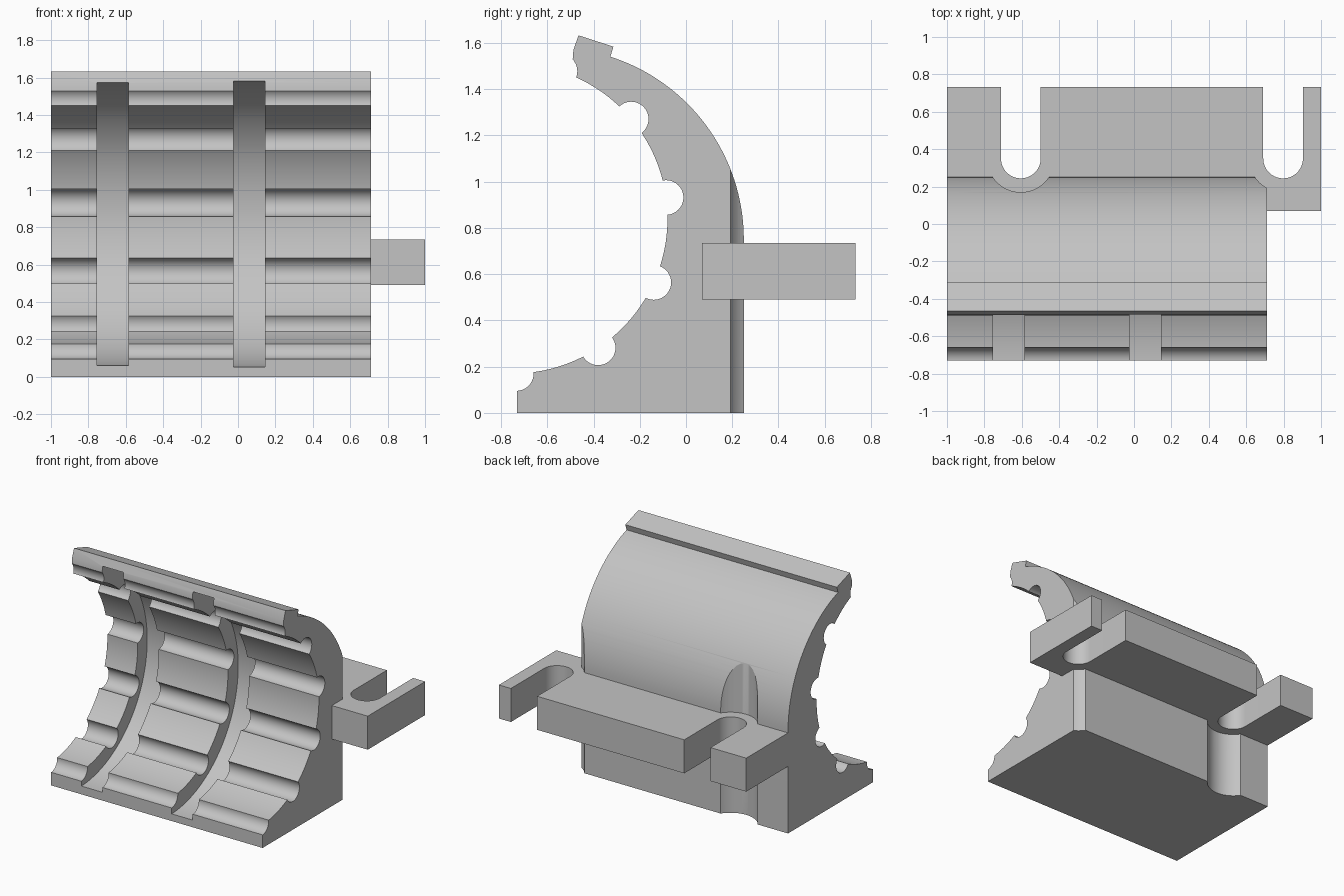
import bpy
import bmesh
from math import cos, sin, radians

default = bpy.data.objects.get("Cube")
if default:
    bpy.data.objects.remove(default, do_unlink=True)

grey = bpy.data.materials.new("plain grey")
grey.use_nodes = True
grey.diffuse_color = (0.55, 0.55, 0.55, 1)
grey.node_tree.nodes["Principled BSDF"].inputs["Base Color"].default_value = grey.diffuse_color


def arc(center, radius, start, end, steps):
    """Points on an arc, angles in degrees."""
    angles = [radians(start + (end - start) * i / steps) for i in range(steps + 1)]
    return [(center[0] + radius * cos(a), center[1] + radius * sin(a)) for a in angles]


def circle(center, radius, steps):
    return arc(center, radius, 0, 360, steps)[:-1]


def prism(name, outline, low, high, axis):
    """Extrude a flat outline along x (outline is y, z) or along z (outline is x, y)."""
    bm = bmesh.new()
    place = (lambda p: (low, p[0], p[1])) if axis == "x" else (lambda p: (p[0], p[1], low))
    face = bm.faces.new([bm.verts.new(place(p)) for p in outline])
    moved = bmesh.ops.extrude_face_region(bm, geom=[face])["geom"]
    shift = (high - low, 0, 0) if axis == "x" else (0, 0, high - low)
    bmesh.ops.translate(bm, verts=[v for v in moved if isinstance(v, bmesh.types.BMVert)], vec=shift)
    bmesh.ops.recalc_face_normals(bm, faces=bm.faces)
    mesh = bpy.data.meshes.new(name)
    bm.to_mesh(mesh)
    bm.free()
    mesh.materials.append(grey)
    obj = bpy.data.objects.new(name, mesh)
    bpy.context.collection.objects.link(obj)
    return obj


def activate(obj):
    bpy.ops.object.select_all(action="DESELECT")
    obj.select_set(True)
    bpy.context.view_layer.objects.active = obj


def cut(target, cutter):
    cutter.hide_render = True
    mod = target.modifiers.new("cut", "BOOLEAN")
    mod.operation = "DIFFERENCE"
    mod.solver = "EXACT"
    mod.object = cutter
    activate(target)
    bpy.ops.object.modifier_apply(modifier=mod.name)
    bpy.data.objects.remove(cutter, do_unlink=True)


# Curved body: straight back, outer arc, lip at the top, concave front
BORE, RADIUS = (-0.75, 0.84), 0.67
profile = [(-0.73, 0), (0.25, 0)]
profile += arc((-0.58, 0.75), 0.83, 0, 72, 48)
profile += [(-0.327, 1.541), (-0.314, 1.584), (-0.465, 1.633), (-0.487, 1.57), (-0.491, 1.519)]
profile += arc(BORE, RADIUS, 66, -88, 64)
profile += [(-0.73, 0.165)]
body = prism("curved_body", profile, -1, 0.71, "x")

# Round channels evenly spaced along the concave face
for i in range(6):
    angle = radians(72.2 - 32.17 * i)
    center = (BORE[0] + RADIUS * cos(angle), BORE[1] + RADIUS * sin(angle))
    cut(body, prism("channel_cutter", circle(center, 0.075, 40), -1.1, 0.8, "x"))

# Two deep circumferential grooves
for left, right, radius in ((-0.755, -0.585, 0.78), (-0.025, 0.145, 0.788)):
    cut(body, prism("groove_cutter", circle(BORE, radius, 160), left, right, "x"))

# Upright clearance bores in the back, around each slot
SLOTS = ((-0.605, 0.35), (0.797, 0.35))
for center in SLOTS:
    cut(body, prism("bore_cutter", circle(center, 0.18, 72), -0.1, 1.8, "z"))

# Mounting plate with two open slots
BACK, SLOT = 0.733, 0.106
outline = [(-0.99, 0.07), (1, 0.07), (1, BACK)]
for x, y in reversed(SLOTS):
    outline += [(x + SLOT, BACK)] + arc((x, y), SLOT, 0, -180, 32) + [(x - SLOT, BACK)]
outline += [(-1, BACK), (-1, 0.25), (-0.99, 0.25)]
plate = prism("mounting_plate", outline, 0.49, 0.735, "z")

for part in (body, plate):
    activate(part)
    bpy.ops.object.shade_smooth_by_angle(angle=radians(25))
